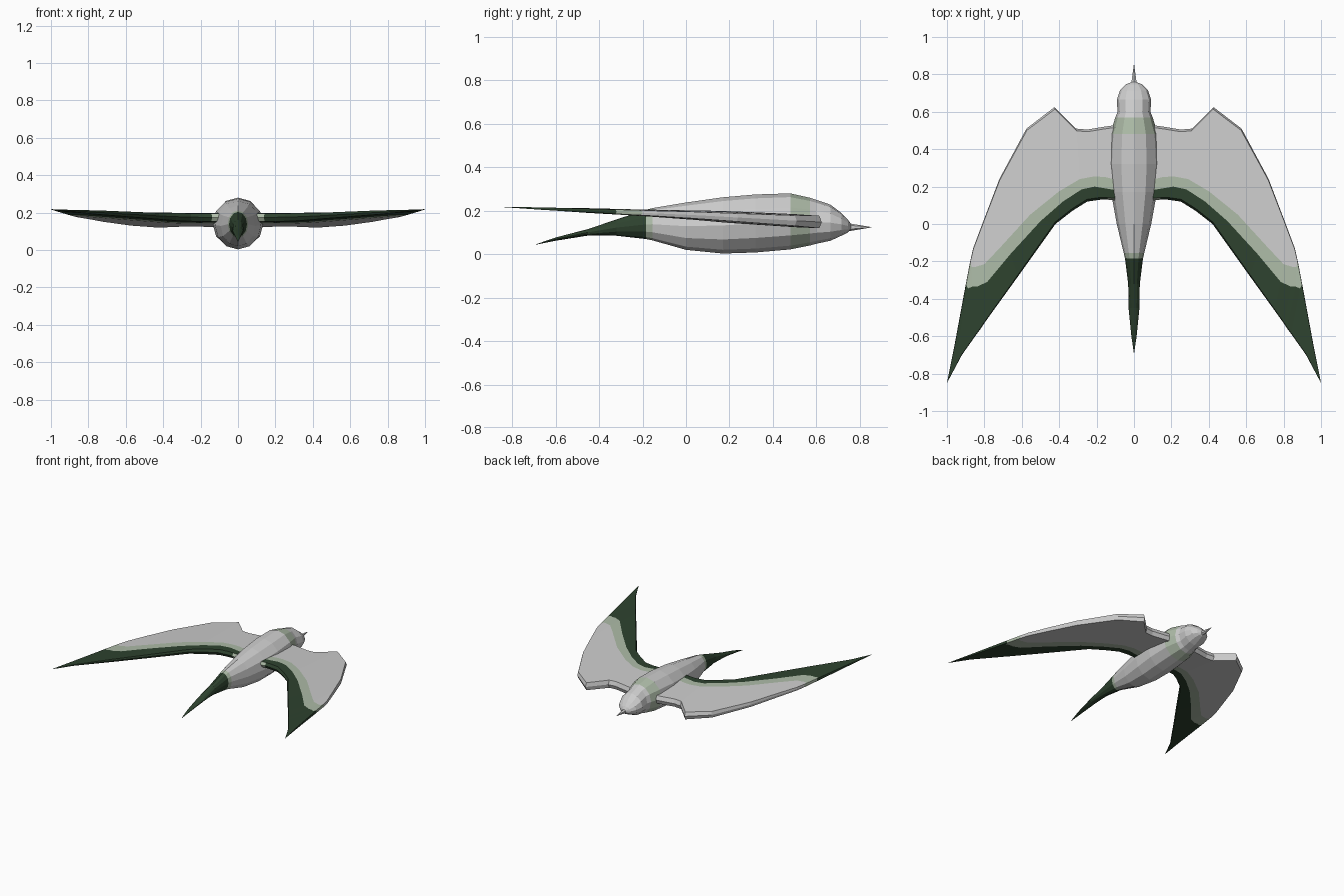
import bpy
import bmesh
import math
from mathutils import Vector

cube = bpy.data.objects.get("Cube")
if cube:
    bpy.data.objects.remove(cube, do_unlink=True)


def make_material(name, rgb):
    mat = bpy.data.materials.new(name)
    mat.use_nodes = True
    mat.diffuse_color = (*rgb, 1)
    bsdf = mat.node_tree.nodes["Principled BSDF"]
    bsdf.inputs["Base Color"].default_value = (*rgb, 1)
    bsdf.inputs["Roughness"].default_value = 0.8
    return mat


MATERIALS = [
    make_material("light grey", (0.61, 0.61, 0.61)),
    make_material("pale green", (0.42, 0.50, 0.39)),
    make_material("dark green", (0.027, 0.055, 0.028)),
]
GREY, PALE, DARK = range(len(MATERIALS))


def loft(name, rings, colour_rule):
    """Skin closed rings of points; colour_rule(ring, side) picks the material."""
    bm = bmesh.new()
    rows = [[bm.verts.new(p) for p in ring] for ring in rings]
    count = len(rows[0])
    for r in range(len(rows) - 1):
        for s in range(count):
            n = (s + 1) % count
            face = bm.faces.new((rows[r][s], rows[r][n], rows[r + 1][n], rows[r + 1][s]))
            face.material_index = colour_rule(r, s)
    for end, r in ((0, 0), (-1, len(rows) - 2)):
        cap = bm.faces.new(rows[end])
        cap.material_index = colour_rule(r, 0)
    bmesh.ops.remove_doubles(bm, verts=bm.verts, dist=0.0002)
    bmesh.ops.recalc_face_normals(bm, faces=bm.faces)
    mesh = bpy.data.meshes.new(name)
    bm.to_mesh(mesh)
    bm.free()
    for mat in MATERIALS:
        mesh.materials.append(mat)
    obj = bpy.data.objects.new(name, mesh)
    bpy.context.collection.objects.link(obj)
    return obj


def oval(y, half_width, bottom, top, sides=12):
    """Upright elliptical ring across the body at a given y."""
    middle, radius = (top + bottom) / 2, (top - bottom) / 2
    angles = [math.tau * i / sides for i in range(sides)]
    return [(half_width * math.sin(a), y, middle + radius * math.cos(a)) for a in angles]


# Body from head to tail tip: y, half width, bottom, top
BODY = [
    (0.76, 0.012, 0.115, 0.138),
    (0.745, 0.045, 0.10, 0.16),
    (0.715, 0.075, 0.085, 0.19),
    (0.665, 0.092, 0.062, 0.228),
    (0.60, 0.088, 0.048, 0.25),
    (0.57, 0.10, 0.04, 0.26),
    (0.48, 0.127, 0.022, 0.28),
    (0.32, 0.136, 0.008, 0.275),
    (0.17, 0.123, 0.003, 0.262),
    (0.0, 0.092, 0.02, 0.238),
    (-0.155, 0.055, 0.064, 0.212),
    (-0.185, 0.048, 0.07, 0.204),
    (-0.32, 0.031, 0.085, 0.16),
    (-0.45, 0.029, 0.086, 0.116),
    (-0.60, 0.014, 0.062, 0.077),
    (-0.69, 0.001, 0.044, 0.046),
]


def body_colour(ring, side):
    y = (BODY[ring][0] + BODY[ring + 1][0]) / 2
    if y < -0.18:
        return DARK
    if y < -0.16 or 0.48 < y < 0.57:
        return PALE
    return GREY


loft("body", [oval(*row) for row in BODY], body_colour)

# Beak
loft("beak",
     [oval(0.745, 0.018, 0.105, 0.143, 6), oval(0.853, 0.001, 0.123, 0.125, 6)],
     lambda ring, side: GREY)

# Wing stations from root to tip: leading edge, pale band, dark band, trailing edge
WING = [
    ((0.09, 0.53), (0.09, 0.235), (0.09, 0.18), (0.09, 0.125)),
    ((0.16, 0.52), (0.15, 0.25), (0.15, 0.19), (0.14, 0.13)),
    ((0.25, 0.505), (0.21, 0.255), (0.21, 0.20), (0.18, 0.13)),
    ((0.31, 0.51), (0.29, 0.24), (0.28, 0.185), (0.25, 0.12)),
    ((0.425, 0.625), (0.40, 0.175), (0.38, 0.12), (0.33, 0.07)),
    ((0.575, 0.51), (0.555, 0.05), (0.50, 0.015), (0.42, 0.0)),
    ((0.72, 0.24), (0.715, -0.125), (0.66, -0.16), (0.62, -0.28)),
    ((0.80, 0.03), (0.80, -0.215), (0.785, -0.31), (0.75, -0.46)),
    ((0.86, -0.13), (0.85, -0.23), (0.84, -0.335), (0.80, -0.53)),
    ((0.876, -0.20), (0.868, -0.23), (0.865, -0.335), (0.82, -0.56)),
    ((0.899, -0.32), (0.892, -0.335), (0.888, -0.345), (0.84, -0.587)),
    ((0.96, -0.65), (0.955, -0.66), (0.945, -0.675), (0.92, -0.70)),
    ((1.0, -0.85), (1.0, -0.85), (1.0, -0.85), (1.0, -0.85)),
]


def wing_ring(lead, pale, dark, trail):
    """Flat aerofoil ring with bevelled leading and trailing edges."""
    lead, pale, dark, trail = map(Vector, (lead, pale, dark, trail))
    chord = trail - lead
    half = min(0.03, 0.04 * max(1 - lead.x, 0.001) ** 0.6)
    inset = min(0.4 * half, 0.1 * chord.length)
    step = chord.normalized() * inset if chord.length else chord

    def place(p, lift):
        slope = 0.055 if p.y > 0 else 0.042
        return (p.x, p.y, 0.182 - slope * p.y + lift)

    skin = [(lead + step, half), (pale, half * 0.92), (dark, half * 0.85),
            (trail - step, half * 0.7)]
    upper = [place(p, h) for p, h in skin]
    lower = [place(p, -h) for p, h in reversed(skin)]
    return [place(lead, 0)] + upper + [place(trail, 0)] + lower


# Colours around the ring: leading bevel, grey, pale, dark, trailing bevel, and back
RING_COLOURS = [GREY, GREY, PALE, DARK, DARK]
RING_COLOURS += RING_COLOURS[::-1]


def wing_colour(station, side):
    colour = RING_COLOURS[side]
    if station >= 10:
        return DARK
    if station == 9 and colour == GREY:
        return PALE
    if station == 0 and side in (4, 5):
        return PALE
    return colour


wings = loft("wings", [wing_ring(*row) for row in WING], wing_colour)
mirror = wings.modifiers.new("mirror", "MIRROR")
mirror.use_axis = (True, False, False)
mirror.use_mirror_merge = False
